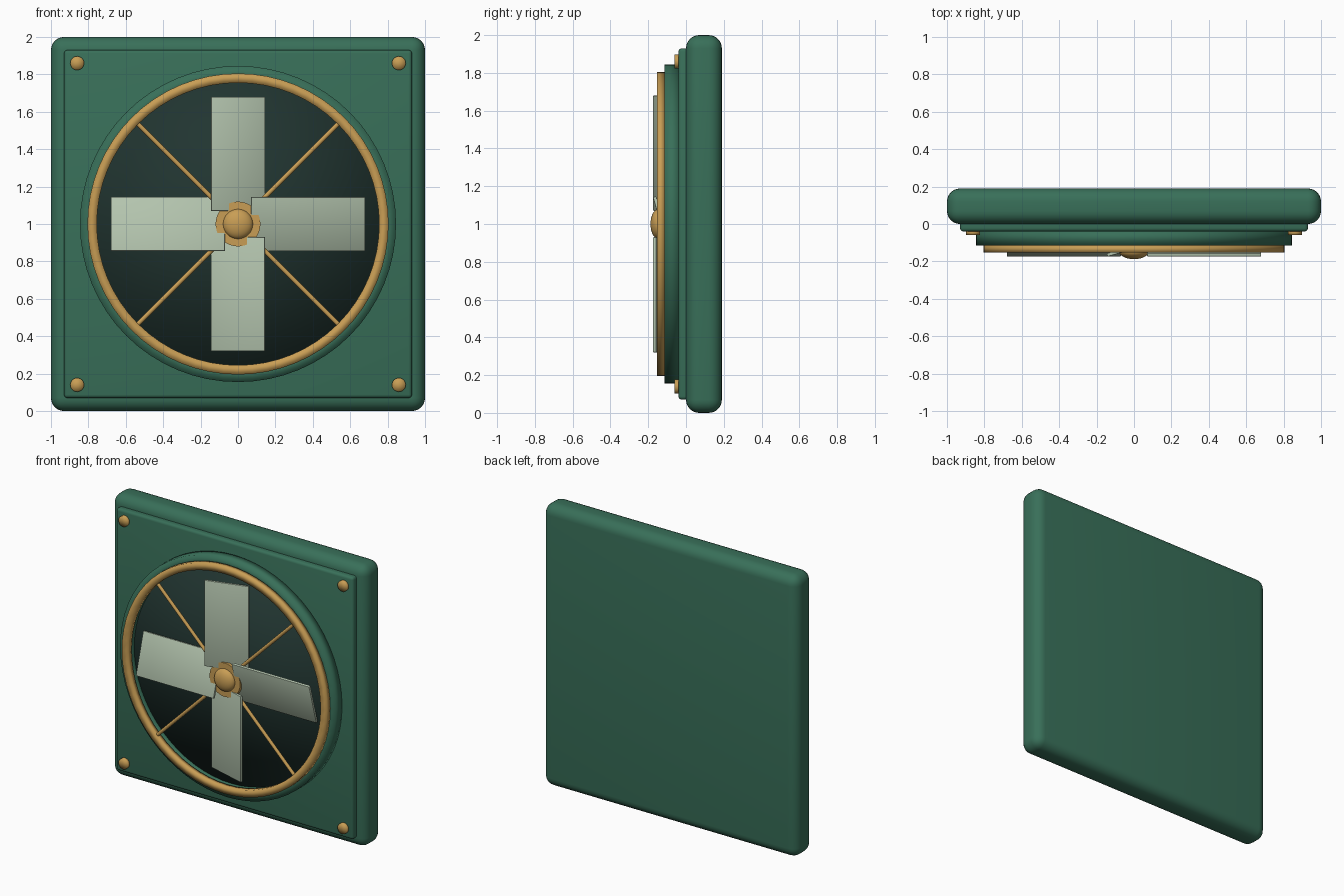
import bpy, bmesh, math
from mathutils import Matrix, Vector

if "Cube" in bpy.data.objects:
    bpy.data.objects.remove(bpy.data.objects["Cube"])


def material(name, rgb):
    m = bpy.data.materials.new(name)
    m.diffuse_color = (*rgb, 1)
    m.use_nodes = True
    m.node_tree.nodes["Principled BSDF"].inputs["Base Color"].default_value = m.diffuse_color
    return m


GREEN = material("green_paint", (0.04, 0.16, 0.10))
GOLD = material("brass", (0.58, 0.34, 0.09))
PALE = material("pale_blade", (0.45, 0.55, 0.42))
DARK = material("dark_recess", (0.015, 0.035, 0.03))
CENTRE = Vector((0, 0, 1))


def finish(bm, name, mat, angle=None):
    bmesh.ops.recalc_face_normals(bm, faces=bm.faces)
    me = bpy.data.meshes.new(name)
    bm.to_mesh(me)
    bm.free()
    ob = bpy.data.objects.new(name, me)
    bpy.context.collection.objects.link(ob)
    me.materials.append(mat)
    for p in me.polygons:
        p.use_smooth = True
    if angle:
        bpy.ops.object.select_all(action='DESELECT')
        ob.select_set(True)
        bpy.context.view_layer.objects.active = ob
        bpy.ops.object.shade_smooth_by_angle(angle=math.radians(angle))
    return ob


def box(name, size, mat, bevel, segs, matrix):
    bm = bmesh.new()
    bmesh.ops.create_cube(bm, size=1)
    bmesh.ops.scale(bm, vec=size, verts=bm.verts)
    bmesh.ops.bevel(bm, geom=bm.edges[:], offset=bevel, segments=segs,
                    profile=0.5, affect='EDGES')
    bmesh.ops.transform(bm, matrix=matrix, verts=bm.verts)
    return finish(bm, name, mat, 35)


def lathe(name, profile, mat, centre=CENTRE, segs=64, angle=None, closed=False):
    """Spin (radius, y) points around a y axis through centre."""
    bm = bmesh.new()
    vs = [bm.verts.new(centre + Vector((r, y, 0))) for r, y in profile]
    pairs = list(zip(vs, vs[1:])) + ([(vs[-1], vs[0])] if closed else [])
    edges = [bm.edges.new(p) for p in pairs]
    bmesh.ops.spin(bm, geom=vs + edges, cent=centre, axis=(0, 1, 0),
                   angle=math.tau, steps=segs, use_duplicate=False)
    bmesh.ops.remove_doubles(bm, verts=bm.verts, dist=1e-5)
    return finish(bm, name, mat, angle)


# Housing and raised front panel
box("housing", (2, 0.19, 2), GREEN, 0.07, 6, Matrix.Translation((0, 0.095, 1)))
box("front_panel", (1.86, 0.08, 1.86), GREEN, 0.018, 3, Matrix.Translation((0, 0, 1)))

# Collar, dark recess and brass rim
lathe("collar", [(0.845, -0.03), (0.845, -0.115), (0.765, -0.115), (0.765, -0.03)],
      GREEN, closed=True)
lathe("dark_recess", [(0, -0.07), (0.77, -0.07), (0.77, -0.03), (0, -0.03)], DARK)
lathe("brass_rim", [(0.805, -0.115), (0.805, -0.153), (0.755, -0.153), (0.755, -0.115)],
      GOLD, closed=True)

# Guard spokes
for k in range(4):
    bm = bmesh.new()
    bmesh.ops.create_cone(bm, cap_ends=True, segments=12, radius1=0.012,
                          radius2=0.012, depth=0.68)
    m = (Matrix.Translation((0, -0.135, 1))
         @ Matrix.Rotation(math.radians(45 + 90 * k), 4, 'Y')
         @ Matrix.Translation((0, 0, 0.43)))
    bmesh.ops.transform(bm, matrix=m, verts=bm.verts)
    finish(bm, f"guard_spoke_{k + 1}", GOLD, 40)

# Pitched fan blades
for k in range(4):
    m = (Matrix.Translation((0, -0.125, 1))
         @ Matrix.Rotation(math.radians(90 * k), 4, 'Y')
         @ Matrix.Translation((0, 0, 0.375))
         @ Matrix.Rotation(math.radians(16), 4, 'Z'))
    box(f"fan_blade_{k + 1}", (0.30, 0.018, 0.61), PALE, 0.004, 2, m)

# Hub with domed cap
lathe("hub", [(0, -0.148), (0.12, -0.148), (0.12, -0.05), (0, -0.05)],
      GOLD, segs=32, angle=40)
arc = [math.pi / 2 * i / 10 for i in range(11)]
lathe("hub_cap", [(0.08 * math.sin(a), -0.145 - 0.043 * math.cos(a)) for a in arc]
      + [(0, -0.145)], GOLD, segs=32, angle=40)

# Corner screws
for x in (-0.86, 0.86):
    for z in (0.14, 1.86):
        lathe("corner_screw", [(0, -0.06), (0.037, -0.06), (0.037, -0.03), (0, -0.03)],
              GOLD, centre=Vector((x, 0, z)), segs=24)
